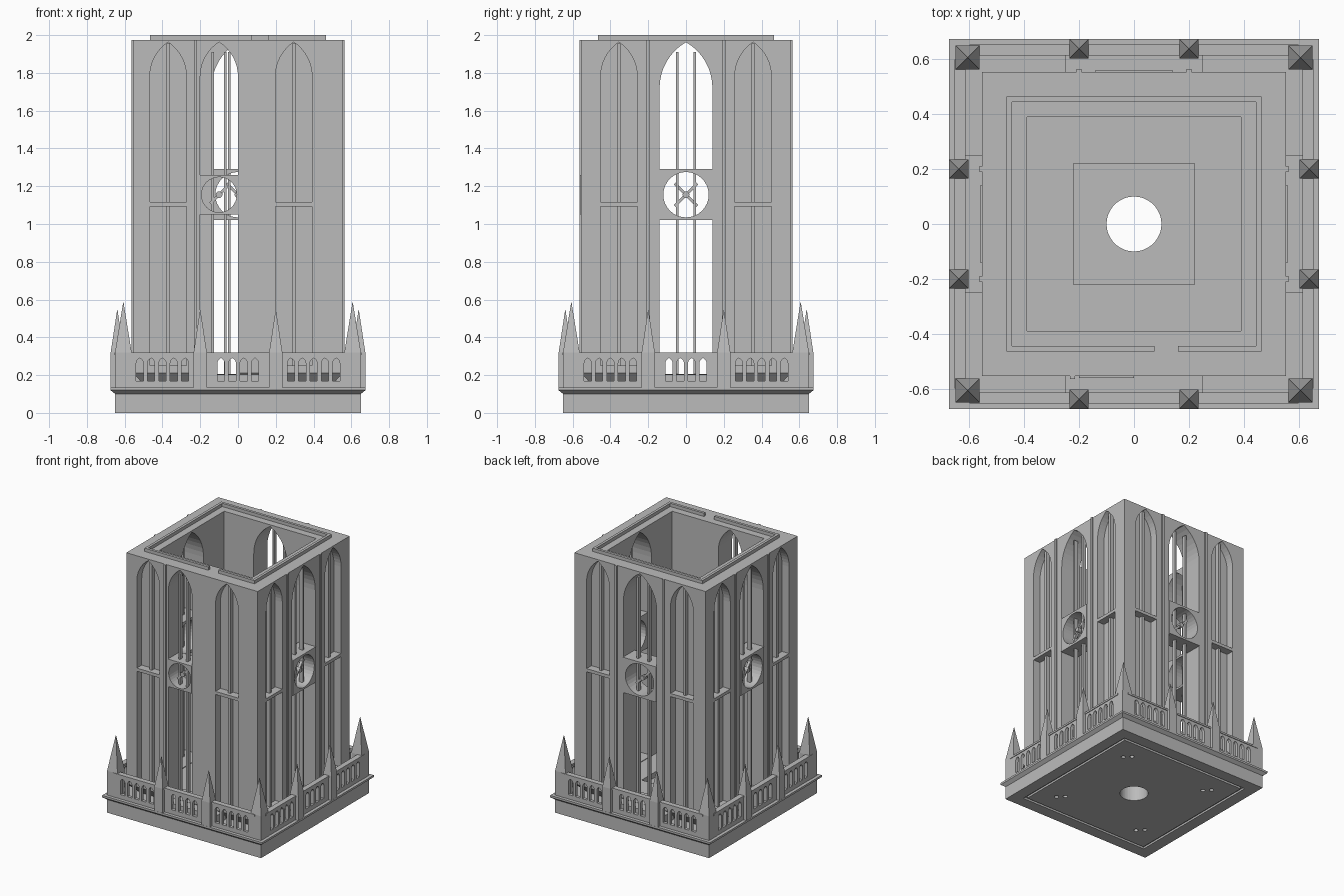
import bpy, bmesh, math
from mathutils import Matrix

old = bpy.data.objects.get("Cube")
if old:
    bpy.data.objects.remove(old, do_unlink=True)

stone = bpy.data.materials.new("grey stone")
stone.use_nodes = True
GREY = (0.5, 0.5, 0.5, 1)
stone.diffuse_color = GREY
stone.node_tree.nodes["Principled BSDF"].inputs["Base Color"].default_value = GREY

ARCH_STEPS = 8


def turn(k):
    return Matrix.Rotation(k * math.pi / 2, 4, 'Z')


def box(bm, x0, x1, y0, y1, z0, z1, m=Matrix()):
    size = Matrix.Diagonal((x1 - x0, y1 - y0, z1 - z0, 1))
    mid = Matrix.Translation(((x0 + x1) / 2, (y0 + y1) / 2, (z0 + z1) / 2))
    bmesh.ops.create_cube(bm, size=1, matrix=m @ mid @ size)


def prism(bm, outline, y0, y1, m=Matrix()):
    """Extrude an outline in x and z between two depths."""
    a = [bm.verts.new(m @ Matrix.Translation((x, y0, z)).translation) for x, z in outline]
    b = [bm.verts.new(m @ Matrix.Translation((x, y1, z)).translation) for x, z in outline]
    bm.faces.new(a)
    bm.faces.new(b[::-1])
    for i in range(len(a)):
        j = (i + 1) % len(a)
        bm.faces.new((a[j], a[i], b[i], b[j]))


def arch(cx, w, z0, spring, peak, steps=ARCH_STEPS):
    """Pointed arch made from two circular arcs."""
    h = peak - spring
    r = (w * w + h * h) / (2 * w)
    end = math.asin(min(1, h / r))
    right = [(w - r + r * math.cos(end * i / steps), spring + r * math.sin(end * i / steps))
             for i in range(steps)]
    side = [(w, z0)] + right
    return ([(cx + x, z) for x, z in side] + [(cx, peak)]
            + [(cx - x, z) for x, z in reversed(side)])


def circle(cx, cz, r, n=32):
    return [(cx + r * math.cos(2 * math.pi * i / n), cz + r * math.sin(2 * math.pi * i / n))
            for i in range(n)]


def loft(bm, rings, cx=0, cy=0):
    """Stack square rings given as (half width, height)."""
    loops = [[bm.verts.new((cx + sx * h, cy + sy * h, z))
              for sx, sy in ((-1, -1), (1, -1), (1, 1), (-1, 1))] for h, z in rings]
    bm.faces.new(loops[0][::-1])
    bm.faces.new(loops[-1])
    for a, b in zip(loops, loops[1:]):
        for i in range(4):
            j = (i + 1) % 4
            bm.faces.new((a[i], a[j], b[j], b[i]))


def finish(name, bm):
    bmesh.ops.recalc_face_normals(bm, faces=bm.faces)
    me = bpy.data.meshes.new(name)
    bm.to_mesh(me)
    bm.free()
    me.materials.append(stone)
    ob = bpy.data.objects.new(name, me)
    bpy.context.collection.objects.link(ob)
    return ob


def cut(ob, bm):
    """Subtract a mesh and keep the baked result."""
    tool = finish("cutter", bm)
    tool.hide_render = True
    mod = ob.modifiers.new("cut", 'BOOLEAN')
    mod.operation, mod.solver, mod.object = 'DIFFERENCE', 'EXACT', tool
    deps = bpy.context.evaluated_depsgraph_get()
    me = bpy.data.meshes.new_from_object(ob.evaluated_get(deps))
    ob.modifiers.clear()
    ob.data = me
    bpy.data.objects.remove(tool, do_unlink=True)


def hole(r, z0, z1, x=0, y=0, n=48):
    bm = bmesh.new()
    bmesh.ops.create_cone(bm, cap_ends=True, segments=n, radius1=r, radius2=r, depth=z1 - z0,
                          matrix=Matrix.Translation((x, y, (z0 + z1) / 2)))
    return bm


FACE, TOP, DECK, INNER = 0.555, 1.975, 0.135, 0.39
# Per wall: window centre, half width, spring, clock half height, blind arches, pilasters
FRONT = (-0.1, 0.1, 1.78, 0.105, (-0.37, 0.295), (-0.225,))
OTHER = (0, 0.14, 1.72, 0.135, (-0.355, 0.355), (-0.2, 0.2))
WALLS = [FRONT, OTHER, OTHER, OTHER]
CLOCK_Z = 1.155

# Plinth with flared cornice, underside groove and fixing holes
bm = bmesh.new()
loft(bm, [(0.65, 0), (0.65, 0.1), (0.675, 0.12), (0.675, DECK)])
plinth = finish("plinth", bm)
cut(plinth, hole(0.1, -0.1, 0.3))
bm = bmesh.new()
loft(bm, [(0.56, -0.05), (0.56, 0.015)])
groove = finish("groove", bm)
bm = bmesh.new()
loft(bm, [(0.54, -0.1), (0.54, 0.1)])
cut(groove, bm)
bm = bmesh.new()
bm.from_mesh(groove.data)
bpy.data.objects.remove(groove, do_unlink=True)
cut(plinth, bm)
for sx in (-1, 1):
    for sy in (-1, 1):
        for d in (-0.022, 0.022):
            cut(plinth, hole(0.016, -0.05, 0.05, sx * 0.37 - d, sy * 0.37 + d, 12))

# Hollow tower with tapered foot
bm = bmesh.new()
loft(bm, [(0.485, DECK), (FACE, 0.21), (FACE, TOP)])
tower = finish("tower", bm)
for half, floor in ((INNER, 0.2), (0.22, 0.16)):
    bm = bmesh.new()
    loft(bm, [(half, floor), (half, 2.2)])
    cut(tower, bm)
cut(tower, hole(0.1, 0, 0.3))

# Open windows and blind arches
bm = bmesh.new()
for k, (cx, w, spring, ch, blinds, pil) in enumerate(WALLS):
    prism(bm, arch(cx, w, 0.205, spring, 1.963), -0.7, -INNER + 0.02, turn(k))
    for b in blinds:
        prism(bm, arch(b, 0.097, 0.25, 1.78, 1.963), -0.7, -FACE + 0.06, turn(k))
cut(tower, bm)

# Mullions, transoms and pilasters
bm = bmesh.new()
for k, (cx, w, spring, ch, blinds, pil) in enumerate(WALLS):
    m = turn(k)
    for s in (-1, 1):
        x = cx + s * w * 0.33
        box(bm, x - 0.007, x + 0.007, -0.52, -0.49, 0.2, 1.91, m)
    for b in blinds:
        box(bm, b - 0.01, b + 0.01, -0.525, -0.49, 0.25, 1.955, m)
        box(bm, b - 0.097, b + 0.097, -FACE, -0.49, 1.093, 1.117, m)
    for p in pil:
        box(bm, p - 0.009, p + 0.009, -0.565, -0.54, 0.21, TOP, m)
finish("window_bars", bm)

# Clock blocks with round openings, then the hands
bm, holes, hands = bmesh.new(), bmesh.new(), bmesh.new()
for k, (cx, w, spring, ch, blinds, pil) in enumerate(WALLS):
    m = turn(k)
    box(bm, cx - w, cx + w, -0.561, -0.42, CLOCK_Z - ch, CLOCK_Z + ch, m)
    prism(holes, circle(cx, CLOCK_Z, ch * 0.89), -0.7, -0.3, m)
    tilt = m @ Matrix.Translation((cx, 0, CLOCK_Z)) @ Matrix.Rotation(-math.pi / 4, 4, 'Y')
    box(hands, -ch * 0.62, ch * 0.62, -0.52, -0.5, -0.008, 0.008, tilt)
    prism(hands, circle(cx, CLOCK_Z, 0.018, 12), -0.53, -0.49, m)
blocks = finish("clock_blocks", bm)
cut(blocks, holes)
finish("clock_hands", hands)

# Raised rim with a gap at the front
bm = bmesh.new()
for k in range(4):
    for x0, x1 in (((-0.465, 0.075), (0.16, 0.465)) if k == 0 else ((-0.465, 0.465),)):
        box(bm, x0, x1, -0.465, -0.445, TOP - 0.01, 2, turn(k))
finish("top_rim", bm)

# Parapet panels pierced by small arches
bm, holes = bmesh.new(), bmesh.new()
small = [-0.09 + 0.06 * i for i in range(4)]
small += [s * (0.28 + 0.06 * i) for i in range(5) for s in (-1, 1)]
for k in range(4):
    box(bm, -0.6, 0.6, -0.65, -0.625, DECK - 0.01, 0.318, turn(k))
    for x in small:
        prism(holes, arch(x, 0.019, 0.168, 0.262, 0.29, 5), -0.8, -0.6, turn(k))
parapet = finish("parapet", bm)
cut(parapet, holes)

# Handrail and the ledges behind the middle panels
bm = bmesh.new()
for k in range(4):
    box(bm, -0.6, 0.6, -0.655, -0.615, 0.306, 0.32, turn(k))
    box(bm, -0.25, 0.25, -0.626, -0.5, DECK - 0.01, 0.203, turn(k))
finish("rails_and_ledges", bm)

# Corner and middle pinnacles
bm = bmesh.new()
for k in range(4):
    m = turn(k)
    for x, y, half, peak in ((0.607, -0.607, 0.044, 0.585),
                             (-0.2, -0.639, 0.035, 0.545), (0.2, -0.639, 0.035, 0.545)):
        p = m @ Matrix.Translation((x, y, 0)).translation
        loft(bm, [(half, DECK - 0.01), (half, 0.32), (0.001, peak)], p.x, p.y)
finish("pinnacles", bm)
